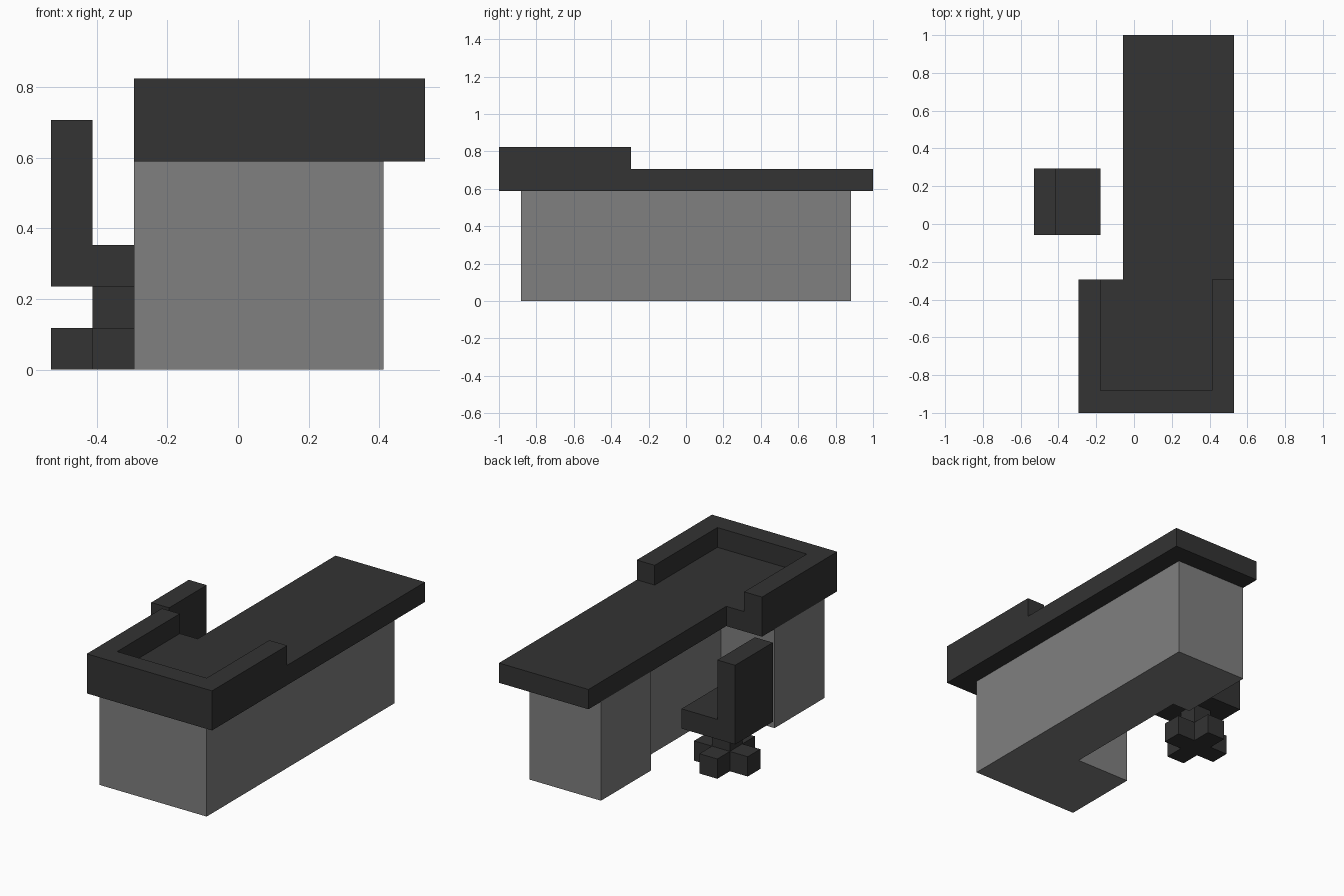
import bpy
import bmesh
from mathutils import Vector

if "Cube" in bpy.data.objects:
    bpy.data.objects.remove(bpy.data.objects["Cube"], do_unlink=True)

U = 2 / 17                                  # one block of the design grid
ORIGIN = Vector((-4.5 * U, -1.0, 0.0))      # grid corner, in metres


def material(name, value):
    mat = bpy.data.materials.new(name)
    mat.use_nodes = True
    colour = (value, value, value, 1)
    mat.diffuse_color = colour
    bsdf = next(n for n in mat.node_tree.nodes if n.type == 'BSDF_PRINCIPLED')
    bsdf.inputs["Base Color"].default_value = colour
    return mat


dark = material("charcoal", 0.033)
grey = material("mid grey", 0.214)


def raise_faces(bm, faces, direction, blocks):
    """Extrude faces, keeping the starting faces as the closed underside."""
    geom = bmesh.ops.extrude_face_region(bm, geom=faces, use_keep_orig=True)["geom"]
    verts = [g for g in geom if isinstance(g, bmesh.types.BMVert)]
    bmesh.ops.translate(bm, verts=verts, vec=Vector(direction) * blocks)


def finish(bm, name, mat):
    """Clean up the mesh, move it from grid blocks to metres and link it."""
    bmesh.ops.recalc_face_normals(bm, faces=bm.faces)
    bmesh.ops.dissolve_limit(bm, angle_limit=0.01, verts=bm.verts, edges=bm.edges)
    for v in bm.verts:
        v.co = v.co * U + ORIGIN
    mesh = bpy.data.meshes.new(name)
    bm.to_mesh(mesh)
    bm.free()
    mesh.materials.append(mat)
    obj = bpy.data.objects.new(name, mesh)
    bpy.context.collection.objects.link(obj)
    return obj


def prism(name, points, direction, blocks, mat):
    bm = bmesh.new()
    face = bm.faces.new([bm.verts.new(p) for p in points])
    raise_faces(bm, [face], direction, blocks)
    return finish(bm, name, mat)


def plan(outline, z):
    return [(x, y, z) for x, y in outline]


UP = (0, 0, 1)

# Desk body: back pedestal, recessed knee space and front wing
body = [(2, 1), (8, 1), (8, 16), (4, 16), (4, 12), (5, 12), (5, 5), (2, 5)]
prism("desk_body", plan(body, 0), UP, 5, grey)

# Desk top: an L-shaped slab whose front end carries a raised U-shaped rim
rim = [(2, 0), (9, 0), (9, 6), (8, 6), (8, 1), (3, 1), (3, 6), (2, 6)]
slab = [(3, 1), (8, 1), (8, 6), (9, 6), (9, 17), (4, 17), (4, 6), (3, 6)]
bm = bmesh.new()
for outline, height in ((rim, 2), (slab, 1)):
    face = bm.faces.new([bm.verts.new(p) for p in plan(outline, 5)])
    raise_faces(bm, [face], UP, height)
finish(bm, "desk_top", dark)

# Chair: seat and backrest share one L-shaped side profile
side = [(0, 2), (3, 2), (3, 3), (1, 3), (1, 6), (0, 6)]
prism("chair_seat_and_back", [(x, 8, z) for x, z in side], (0, 1, 0), 3, dark)

# Chair stem
stem = [(1, 9), (2, 9), (2, 10), (1, 10)]
prism("chair_stem", plan(stem, 1), UP, 1, dark)

# Chair foot: a plus-shaped cross, one quarter turned four times
cross = []
x, y = [(-0.5, -0.5), (-0.5, -1.5), (0.5, -1.5)], 0
for turn in range(4):
    cross += [(px + 1.5, py + 9.5) for px, py in x]
    x = [(-py, px) for px, py in x]
prism("chair_foot", plan(cross, 0), UP, 1, dark)
